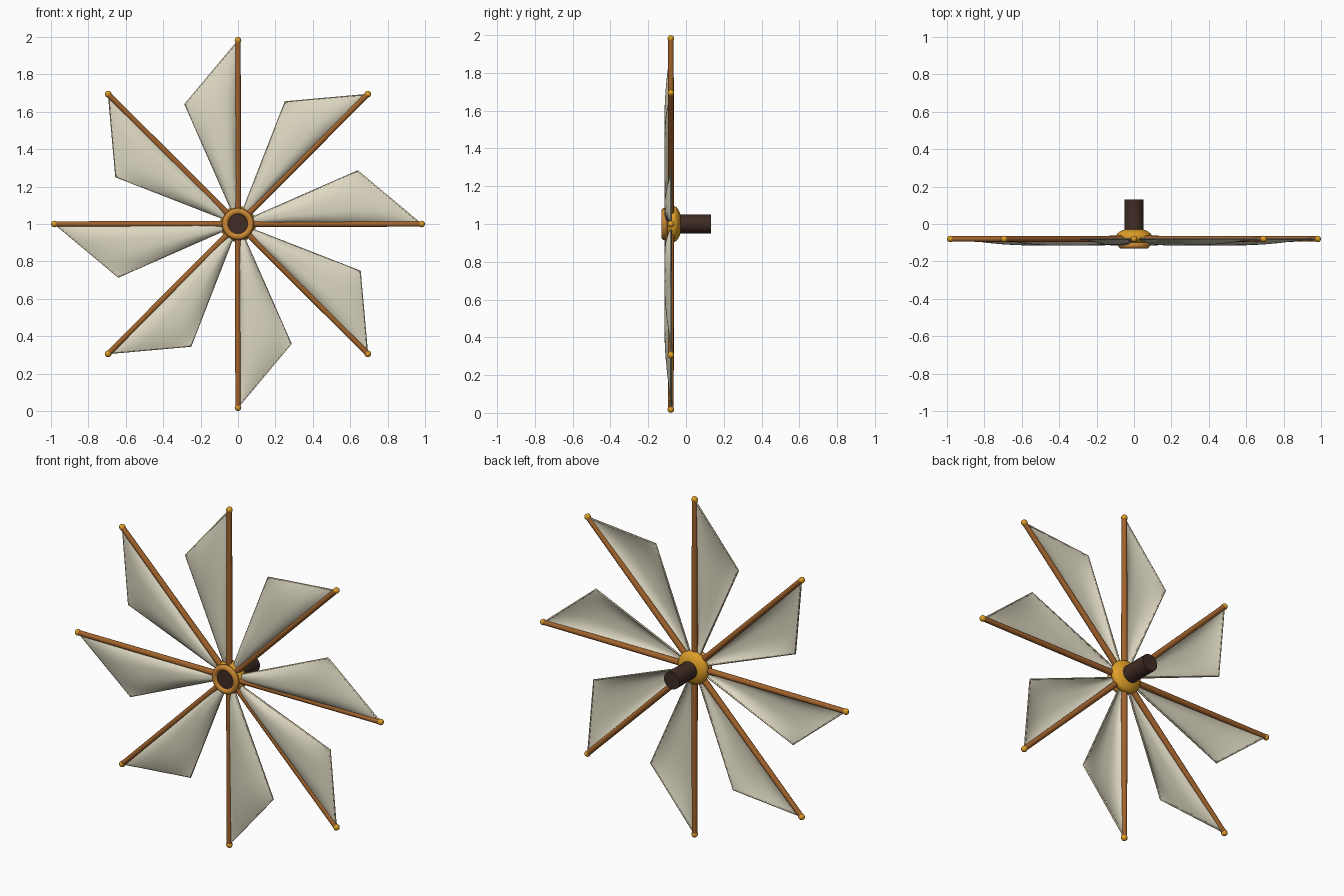
import bpy, bmesh, math
from mathutils import Matrix, Vector

if "Cube" in bpy.data.objects:
    bpy.data.objects.remove(bpy.data.objects["Cube"])

HUB = Vector((0, -0.08, 1.0))


def material(name, col):
    m = bpy.data.materials.new(name)
    m.diffuse_color = (*col, 1)
    m.use_nodes = True
    m.node_tree.nodes["Principled BSDF"].inputs["Base Color"].default_value = m.diffuse_color
    return m


CLOTH = material("cream_cloth", (0.73, 0.69, 0.54))
HEM = material("hem_tan", (0.55, 0.48, 0.33))
WOOD = material("warm_wood", (0.36, 0.125, 0.025))
GOLD = material("gold_brass", (0.72, 0.34, 0.02))
COPPER = material("copper_ring", (0.58, 0.24, 0.035))
DARK = material("dark_wood", (0.05, 0.025, 0.017))


def finish(obj, mat, angle=40):
    obj.data.materials.append(mat)
    bpy.ops.object.select_all(action='DESELECT')
    obj.select_set(True)
    bpy.context.view_layer.objects.active = obj
    bpy.ops.object.shade_smooth_by_angle(angle=math.radians(angle))
    return obj


def from_bmesh(name, bm, mat):
    bmesh.ops.recalc_face_normals(bm, faces=bm.faces)
    me = bpy.data.meshes.new(name)
    bm.to_mesh(me)
    bm.free()
    obj = bpy.data.objects.new(name, me)
    bpy.context.collection.objects.link(obj)
    return finish(obj, mat)


def lathe(name, profile, mat, steps=40):
    """Spin (radius, y) points about the hub axis."""
    bm = bmesh.new()
    vs = [bm.verts.new((r, y, 1.0)) for r, y in profile]
    es = [bm.edges.new(p) for p in zip(vs, vs[1:])]
    bmesh.ops.spin(bm, geom=vs + es, cent=(0, 0, 1), axis=(0, 1, 0),
                   angle=2 * math.pi, steps=steps)
    bmesh.ops.remove_doubles(bm, verts=bm.verts, dist=1e-5)
    return from_bmesh(name, bm, mat)


# Hub: axle, flattened boss and front ring
lathe("axle", [(0, -0.118), (0.054, -0.118), (0.05, -0.1),
               (0.05, 0.132), (0, 0.132)], DARK, 28)
lathe("hub_boss", [(0.096 * math.sin(math.pi * i / 16),
                    -0.068 - 0.045 * math.cos(math.pi * i / 16))
                   for i in range(17)], GOLD)
lathe("front_ring", [(0.068 + 0.017 * math.cos(math.pi * i / 8),
                      -0.114 + 0.017 * math.sin(math.pi * i / 8))
                     for i in range(17)], COPPER)


def spar(name):
    bm = bmesh.new()
    bmesh.ops.create_cone(bm, cap_ends=True, segments=14, radius1=0.0175, radius2=0.0145,
                          depth=0.95, matrix=Matrix.Translation((0.505, 0, 0))
                          @ Matrix.Rotation(math.pi / 2, 4, 'Y'))
    return from_bmesh(name, bm, WOOD)


def tip(name):
    bm = bmesh.new()
    bmesh.ops.create_uvsphere(bm, u_segments=16, v_segments=12, radius=0.0175,
                              matrix=Matrix.Translation((0.982, 0, 0)))
    return from_bmesh(name, bm, GOLD)


# Sail outline in spar coordinates (along spar, across)
ROOT0, END, CORNER, ROOT1 = [Vector(p) for p in
                             ((0.07, 0.004), (0.968, 0.008), (0.64, 0.283), (0.07, 0.032))]


def sail(name, n=24, m=18):
    """Billowed cloth sheet: flat in the middle, pinned along its edges."""
    bm = bmesh.new()
    rows = []
    for i in range(n + 1):
        s = 0.5 - 0.5 * math.cos(math.pi * i / n)
        lo, hi = ROOT0.lerp(END, s), ROOT1.lerp(CORNER, s)
        row = []
        for j in range(m + 1):
            t = 0.5 - 0.5 * math.cos(math.pi * j / m)
            p = lo.lerp(hi, t)
            puff = (1 - abs(2 * s - 1) ** 3.5) * (1 - abs(2 * t - 1) ** 3)
            row.append(bm.verts.new((p.x, -0.032 * puff, p.y)))
        rows.append(row)
    for a, b in zip(rows, rows[1:]):
        for j in range(m):
            bm.faces.new((a[j], a[j + 1], b[j + 1], b[j]))
    obj = from_bmesh(name, bm, CLOTH)
    mod = obj.modifiers.new("thickness", 'SOLIDIFY')
    mod.thickness = 0.006
    mod.offset = 0
    return obj


def hem(name):
    """Thin cord along the free edges of the sail."""
    cu = bpy.data.curves.new(name, 'CURVE')
    cu.dimensions = '3D'
    cu.bevel_depth = 0.005
    cu.bevel_resolution = 1
    cu.use_fill_caps = True
    sp = cu.splines.new('POLY')
    sp.points.add(2)
    for pt, p in zip(sp.points, (ROOT1, CORNER, END)):
        pt.co = (p.x, 0, p.y, 1)
    obj = bpy.data.objects.new(name, cu)
    bpy.context.collection.objects.link(obj)
    cu.materials.append(HEM)
    return obj


# Eight blades around the hub
for k in range(8):
    for make, name in ((spar, "spar"), (tip, "spar_tip"), (sail, "sail"), (hem, "sail_hem")):
        obj = make(f"{name}_{k + 1}")
        obj.location = HUB
        obj.rotation_euler = (0, -k * math.pi / 4, 0)
